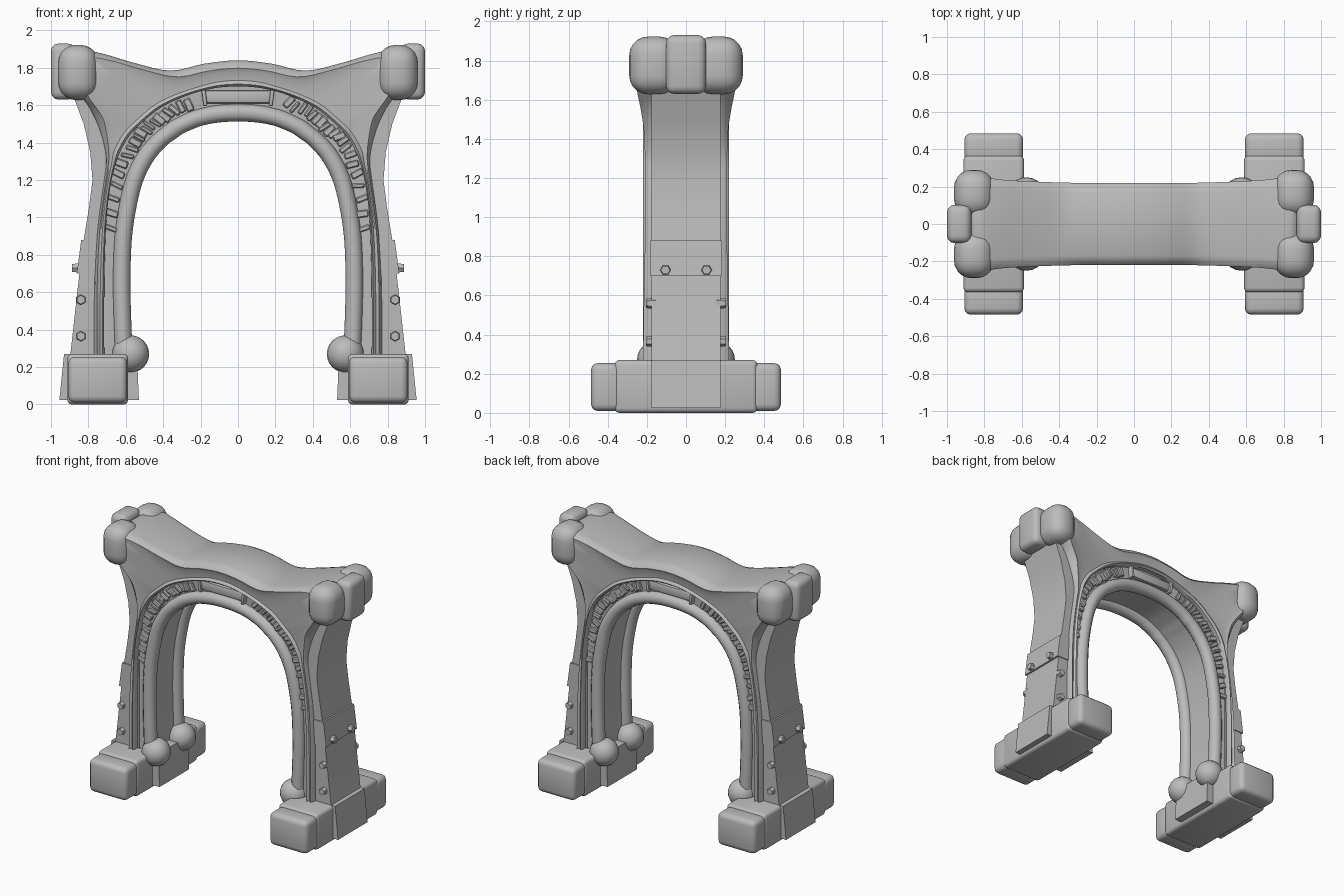
import bpy, bmesh, math, random
from mathutils import Vector

if "Cube" in bpy.data.objects:
    bpy.data.objects.remove(bpy.data.objects["Cube"])

random.seed(4)
stone = bpy.data.materials.new("plain grey")
stone.diffuse_color = (0.5, 0.5, 0.5, 1)
stone.use_nodes = True
stone.node_tree.nodes["Principled BSDF"].inputs["Base Color"].default_value = stone.diffuse_color


def finish(name, bm, angle=35):
    bmesh.ops.recalc_face_normals(bm, faces=bm.faces)
    me = bpy.data.meshes.new(name)
    bm.to_mesh(me)
    bm.free()
    me.materials.append(stone)
    ob = bpy.data.objects.new(name, me)
    bpy.context.collection.objects.link(ob)
    bpy.ops.object.select_all(action='DESELECT')
    ob.select_set(True)
    bpy.context.view_layer.objects.active = ob
    bpy.ops.object.shade_smooth_by_angle(angle=math.radians(angle))
    return ob


def loft(name, sections):
    bm = bmesh.new()
    rings = [[bm.verts.new(p) for p in s] for s in sections]
    n = len(rings[0])
    for a, b in zip(rings, rings[1:]):
        for i in range(n):
            j = (i + 1) % n
            bm.faces.new((a[i], a[j], b[j], b[i]))
    bm.faces.new(rings[0])
    bm.faces.new(rings[-1][::-1])
    return finish(name, bm)


def rbox(name, loc, size, bevel, seg=3, rot=0.0):
    bm = bmesh.new()
    bmesh.ops.create_cube(bm, size=1)
    for v in bm.verts:
        v.co = Vector(v.co) * Vector((1, 1, 1)).length / math.sqrt(3)
        v.co = Vector((v.co.x * size[0], v.co.y * size[1], v.co.z * size[2]))
    if bevel:
        bmesh.ops.bevel(bm, geom=bm.edges[:], offset=bevel, segments=seg,
                        profile=0.5, affect='EDGES')
    ob = finish(name, bm)
    ob.location = loc
    ob.rotation_euler = (0, rot, 0)
    return ob


def prism(name, pts, half, bevel=0.0):
    return loft(name, [[(x, y, z) for x, z in pts] for y in (-half, half)])


def bolt(name, loc, rot):
    bm = bmesh.new()
    bmesh.ops.create_cone(bm, cap_ends=True, segments=6, radius1=0.03,
                          radius2=0.024, depth=0.05)
    ob = finish(name, bm, 20)
    ob.location, ob.rotation_euler = loc, rot


# Stations from foot to crown: tube x,z | rim x,z | outer edge x,z | half depth
half = [
    (.61, .25, .715, .25, .77, .25, .22), (.622, .6, .715, .6, .77, .6, .215),
    (.617, .85, .71, .85, .76, .85, .21), (.60, 1.0, .70, 1.03, .742, 1.03, .207),
    (.57, 1.15, .68, 1.18, .718, 1.2, .207), (.535, 1.25, .65, 1.3, .708, 1.32, .21),
    (.49, 1.33, .61, 1.39, .74, 1.46, .215), (.45, 1.38, .57, 1.45, .79, 1.58, .23),
    (.41, 1.42, .53, 1.49, .86, 1.68, .25), (.37, 1.45, .48, 1.535, .90, 1.78, .255),
    (.33, 1.48, .43, 1.575, .86, 1.89, .25), (.28, 1.505, .37, 1.61, .74, 1.88, .235),
    (.22, 1.53, .29, 1.645, .55, 1.825, .225), (.15, 1.547, .2, 1.675, .36, 1.785, .22),
    (.08, 1.557, .1, 1.695, .18, 1.822, .22), (0, 1.56, 0, 1.70, 0, 1.84, .22)]
full = half + [(-a, b, -c, d, -e, f, g) for a, b, c, d, e, f, g in half[-2::-1]]


def catmull(p, steps):
    out = []
    for i in range(len(p) - 1):
        q = [p[max(i - 1, 0)], p[i], p[i + 1], p[min(i + 2, len(p) - 1)]]
        for s in range(steps):
            t = s / steps
            out.append(tuple(.5 * (2 * b + (c - a) * t + (2*a - 5*b + 4*c - d) * t*t
                                   + (3*b - a - 3*c + d) * t**3)
                             for a, b, c, d in zip(*q)))
    return out + [p[-1]]


stations = catmull(full, 4)

# Arch body: groove, raised rim bead, face swelling to the rounded outer edge
body = []
for tx, tz, rx, rz, ox, oz, Y in stations:
    T, R, O = Vector((tx, 0, tz)), Vector((rx, 0, rz)), Vector((ox, 0, oz))
    w = (O - R).length
    b = min(.025 / w, .3)
    side = [(T, .16), (R, .17), (R, .205), (R.lerp(O, b * .5), .22),
            (R.lerp(O, b * 1.3), .205), (R.lerp(O, .55), .5 * (.2 + Y)),
            (R.lerp(O, 1 - min(.07 / w, .3)), Y),
            (R.lerp(O, 1 - min(.02 / w, .1)), Y - .02), (O, Y - .05)]
    ring = [(p.x, -y, p.z) for p, y in side] + [(p.x, y, p.z) for p, y in side[::-1]]
    body.append(ring)
loft("arch_body", body)

for sy in (-1, 1):
    # Round moulding around the opening
    rings = []
    for tx, tz, rx, rz, *_ in stations:
        d = Vector((rx - tx, 0, rz - tz)).normalized()
        rings.append([(tx + d.x * .047 * math.cos(a), sy * .16 + .047 * math.sin(a),
                       tz + d.z * .047 * math.cos(a))
                      for a in (k * math.tau / 12 for k in range(12))])
    loft("arch_moulding", rings)

    # Worn bricks lying in the groove
    for i, (tx, tz, rx, rz, *_) in enumerate(stations):
        if tz > .85 and abs(tx) > .2 and i % 2 == 0:
            f = random.uniform(.62, .78)
            ang = -math.atan2(rz - tz, rx - tx)
            rbox("groove_brick", (tx + (rx - tx) * f, sy * .168, tz + (rz - tz) * f),
                 (.07, random.uniform(.02, .045), random.uniform(.02, .04)), .006, 1,
                 ang + random.uniform(-.25, .25))

    # Keystone plate with end clamps
    rbox("keystone_plate", (0, sy * .17, 1.645), (.36, .04, .07), .012, 2)
    for sx in (-1, 1):
        rbox("keystone_clamp", (sx * .18, sy * .175, 1.645), (.022, .06, .10), .008, 2,
             sx * .12)

for sx in (-1, 1):
    # Outer strap down the side, its band and its foot
    prism("side_strap", [(sx * x, z) for x, z in (
        (.915, .2), (.895, .28), (.848, .7), (.825, .88), (.797, 1.05), (.778, 1.2),
        (.79, 1.35), (.825, 1.5), (.87, 1.62), (.90, 1.72), (.8, 1.75), (.68, 1.3),
        (.70, 1.0), (.70, .2))], .175)
    prism("strap_band", [(sx * x, z) for x, z in (
        (.862, .70), (.838, .88), (.74, .88), (.74, .70))], .182)
    prism("strap_foot", [(sx * x, z) for x, z in (
        (.955, .025), (.93, .27), (.54, .27), (.53, .025))], .175)
    # Block between the two knobs at the top corner
    rbox("corner_peg", (sx * .935, 0, 1.78), (.13, .205, .30), .04)
    # Foot beam
    rbox("foot_beam", (sx * .75, 0, .135), (.325, .73, .27), .025)
    for sy in (-1, 1):
        rbox("foot_end", (sx * .75, sy * .405, .132), (.315, .16, .245), .035)
        # Knob of the upper corner
        rbox("corner_knob", (sx * .855, sy * .165, 1.775), (.215, .25, .295), .095, 5)
        # Ball closing the moulding
        bm = bmesh.new()
        bmesh.ops.create_uvsphere(bm, u_segments=20, v_segments=12, radius=.1)
        ball = finish("moulding_ball", bm)
        ball.location = (sx * .575, sy * .15, .27)
        # Bolts
        for z in (.365, .56):
            bolt("front_bolt", (sx * .84, sy * .18, z), (-sy * math.pi / 2, 0, 0))
        bolt("band_bolt", (sx * .862, sy * .105, .73), (0, sx * math.pi / 2, 0))
